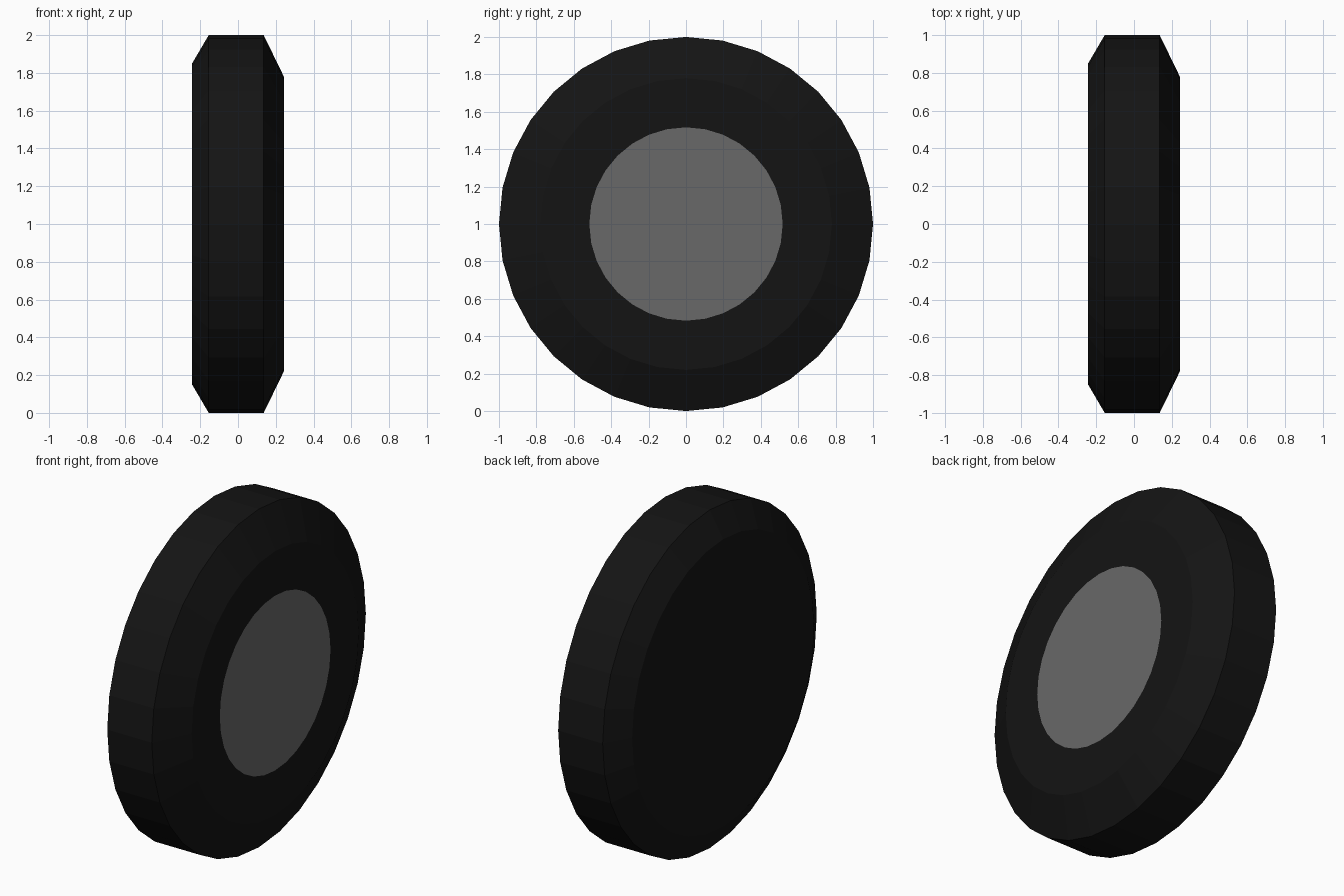
import bpy, bmesh
from math import sin, cos, pi

if "Cube" in bpy.data.objects:
    bpy.data.objects.remove(bpy.data.objects["Cube"])

SIDES = 32
CENTRE_Z = 1.0


def material(name, value):
    mat = bpy.data.materials.new(name)
    mat.diffuse_color = (value, value, value, 1)
    mat.use_nodes = True
    mat.node_tree.nodes["Principled BSDF"].inputs["Base Color"].default_value = mat.diffuse_color
    return mat


def lathe_x(name, profile, mat, cap_start=False, cap_end=False):
    """Spin (x, radius) points around the axle, with optional flat caps."""
    bm = bmesh.new()
    rings = [[bm.verts.new((x, r * cos(2 * pi * i / SIDES),
                            CENTRE_Z + r * sin(2 * pi * i / SIDES)))
              for i in range(SIDES)] for x, r in profile]
    for a, b in zip(rings, rings[1:]):
        for i in range(SIDES):
            j = (i + 1) % SIDES
            bm.faces.new((a[i], a[j], b[j], b[i]))
    if cap_start:
        bm.faces.new(rings[0][::-1])
    if cap_end:
        bm.faces.new(rings[-1])
    # every face points away from the wheel centre
    for f in bm.faces:
        f.normal_update()
        c = f.calc_center_median()
        c.z -= CENTRE_Z
        if f.normal.dot(c) < 0:
            f.normal_flip()
    mesh = bpy.data.meshes.new(name)
    bm.to_mesh(mesh)
    bm.free()
    mesh.materials.append(mat)
    obj = bpy.data.objects.new(name, mesh)
    bpy.context.collection.objects.link(obj)
    return obj


rubber = material("rubber", 0.007)
metal = material("metal", 0.14)

# Tyre: closed inner side, bevelled tread, outer sidewall open for the hub
lathe_x("tyre", [(-0.243, 0.85), (-0.155, 1.0), (0.136, 1.0),
                 (0.243, 0.78), (0.243, 0.517)], rubber, cap_start=True)

# Hub: flat disc flush with the outer sidewall
lathe_x("hub", [(0.243, 0.517)], metal, cap_end=True)
